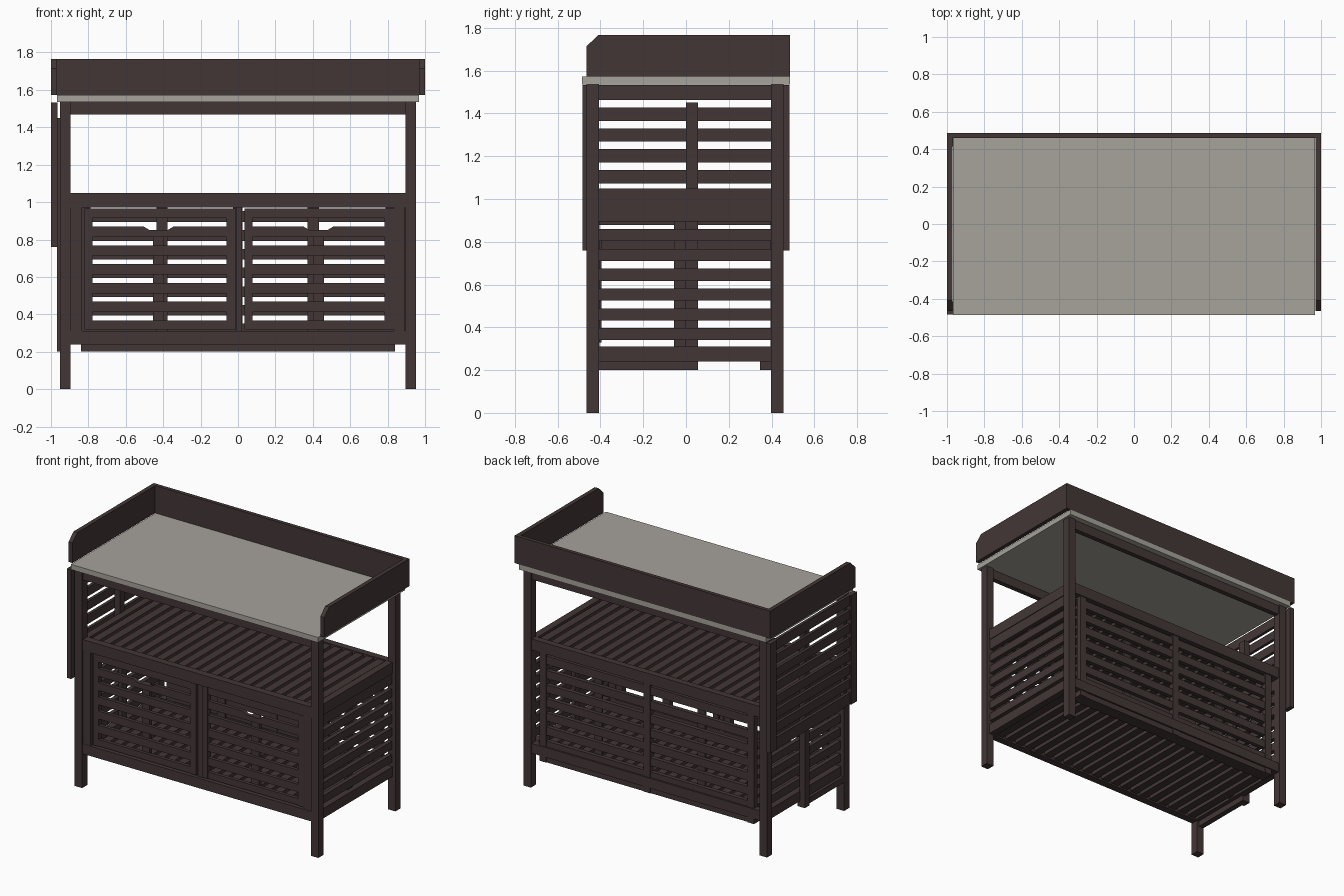
import bpy, bmesh

if "Cube" in bpy.data.objects:
    bpy.data.objects.remove(bpy.data.objects["Cube"])


def material(name, rgb):
    m = bpy.data.materials.new(name)
    m.diffuse_color = (*rgb, 1)
    m.use_nodes = True
    m.node_tree.nodes["Principled BSDF"].inputs["Base Color"].default_value = m.diffuse_color
    return m


BROWN = material("dark brown wood", (0.056, 0.037, 0.037))
GREY = material("warm grey top", (0.385, 0.365, 0.330))


def boxes(name, parts, mat=BROWN):
    """One object from several (x0, x1, y0, y1, z0, z1) boxes."""
    bm = bmesh.new()
    for x0, x1, y0, y1, z0, z1 in parts:
        r = bmesh.ops.create_cube(bm, size=1)
        for v in r["verts"]:
            v.co = ((x0 + x1) / 2 + v.co.x * (x1 - x0),
                    (y0 + y1) / 2 + v.co.y * (y1 - y0),
                    (z0 + z1) / 2 + v.co.z * (z1 - z0))
    return finish(name, bm, mat)


def prism(name, pts, axis, a, b, mat=BROWN):
    """Extrude a flat outline along x or y from a to b."""
    bm = bmesh.new()
    place = (lambda p, t: (t, p[0], p[1])) if axis == "x" else (lambda p, t: (p[0], t, p[1]))
    lo = [bm.verts.new(place(p, a)) for p in pts]
    hi = [bm.verts.new(place(p, b)) for p in pts]
    bm.faces.new(lo)
    bm.faces.new(hi)
    n = len(pts)
    for i in range(n):
        bm.faces.new((lo[i], lo[(i + 1) % n], hi[(i + 1) % n], hi[i]))
    return finish(name, bm, mat)


def finish(name, bm, mat):
    bmesh.ops.recalc_face_normals(bm, faces=bm.faces)
    me = bpy.data.meshes.new(name)
    bm.to_mesh(me)
    bm.free()
    me.materials.append(mat)
    ob = bpy.data.objects.new(name, me)
    bpy.context.collection.objects.link(ob)
    return ob


def bands(z0, z1, gap_starts, gap):
    """Solid height ranges between z0 and z1 left over by the gaps."""
    out, z = [], z0
    for g in gap_starts:
        out.append((z, g))
        z = g + gap
    out.append((z, z1))
    return out


# table top and raised tray boards
boxes("table_top", [(-0.967, 0.967, -0.487, 0.487, 1.535, 1.572)], GREY)
side = [(-0.465, 1.572), (0.487, 1.572), (0.487, 1.766), (-0.41, 1.766), (-0.465, 1.714)]
prism("tray_side_left", side, "x", -1.0, -0.97)
prism("tray_side_right", side, "x", 0.97, 1.0)
boxes("tray_back", [(-0.97, 0.97, 0.46, 0.487, 1.572, 1.766)])

# legs
boxes("legs", [(x, x + 0.058, y, y + 0.058, 0, 1.535)
               for x in (-0.953, 0.895) for y in (-0.464, 0.398)])

# rails under the top
boxes("top_rails", [(-0.895, 0.895, y, y + 0.035, 1.468, 1.535) for y in (-0.455, 0.41)])

# slatted shelves with their frames
N = 21
for name, z0, z1, zs in (("upper_shelf", 0.97, 1.048, 1.01), ("lower_shelf", 0.24, 0.31, 0.25)):
    parts = [(-0.895, 0.895, -0.457, -0.405, z0, z1),
             (-0.895, 0.895, 0.40, 0.447, z0, z1),
             (-0.93, -0.88, -0.406, 0.40, z0, z1),
             (0.88, 0.93, -0.406, 0.40, z0, z1)]
    for i in range(N):
        x = -0.84 + 1.68 * i / (N - 1)
        parts.append((x - 0.029, x + 0.029, -0.406, 0.401, zs, zs + 0.03))
    boxes(name, parts)

# front frame posts
boxes("front_frame", [(-0.895, -0.835, -0.455, -0.405, 0.31, 0.97),
                      (0.835, 0.89, -0.455, -0.405, 0.31, 0.97),
                      (-0.008, 0.022, -0.435, -0.405, 0.31, 0.97)])

# doors: frame, slats, rear stile and a finger notch in the top slat
for name, x0, x1, cx in (("left_door", -0.82, -0.012, -0.425), ("right_door", 0.035, 0.833, 0.43)):
    a, b = x0 + 0.042, x1 - 0.05
    zb = bands(0.32, 0.965, [0.367 + 0.1005 * i for i in range(6)], 0.045)
    parts = [(x0, a, -0.45, -0.41, 0.32, 0.965), (b, x1, -0.45, -0.41, 0.32, 0.965),
             (cx - 0.03, cx + 0.03, -0.425, -0.395, 0.33, 0.85)]
    for i, (p, q) in enumerate(zb):
        if i != len(zb) - 2:
            parts.append((a, b, -0.445, -0.42, p, q))
    boxes(name, parts)
    p, q = zb[-2]
    prism(name + "_handle_slat",
          [(a, p), (b, p), (b, q), (cx + 0.08, q), (cx + 0.05, q - 0.018),
           (cx - 0.05, q - 0.018), (cx - 0.08, q), (a, q)], "y", -0.445, -0.42)

# back panel: outer frame with centre stile, slats, inner stiles
zb = bands(0.2, 0.952, [0.25] + [0.35 + 0.1 * i for i in range(6)], 0.043)
parts = [(-0.84, 0.84, 0.405, 0.435, p, q) for p, q in zb]
parts += [(x, x + 0.052, 0.402, 0.44, 0.2, 0.97) for x in (-0.84, -0.027, 0.788)]
parts += [(x, x + 0.06, 0.395, 0.41, 0.2, 0.97) for x in (-0.437, 0.372)]
boxes("back_panel", parts)
boxes("back_bottom_cleat", [(-0.84, 0.84, 0.347, 0.405, 0.2, 0.242)])

# slatted cabinet sides
zb = bands(0.242, 0.972, [0.304 + 0.0925 * i for i in range(7)], 0.036)
for name, s in (("right_side_panel", 1), ("left_side_panel", -1)):
    xs = sorted((s * 0.895, s * 0.925))
    xi = sorted((s * 0.87, s * 0.895))
    parts = [(*xs, -0.406, 0.40, p, q) for p, q in zb]
    parts.append((*xi, -0.055, 0.0, 0.25, 0.97))
    boxes(name, parts)

# slatted leaf hanging on the left, with its bracket
zb = bands(0.76, 1.532, [0.843 + 0.0975 * i for i in range(7)], 0.035)
parts = [(-0.993, -0.972, -0.46, 0.46, p, q) for p, q in zb]
parts += [(-1.0, -0.966, y, y + 0.07, 0.76, 1.532) for y in (-0.485, 0.415)]
boxes("hanging_leaf", parts)
boxes("leaf_bracket", [(-0.968, -0.925, 0.0, 0.055, 0.2, 1.45),
                       (-0.95, -0.91, -0.41, 0.055, 0.2, 0.242)])
